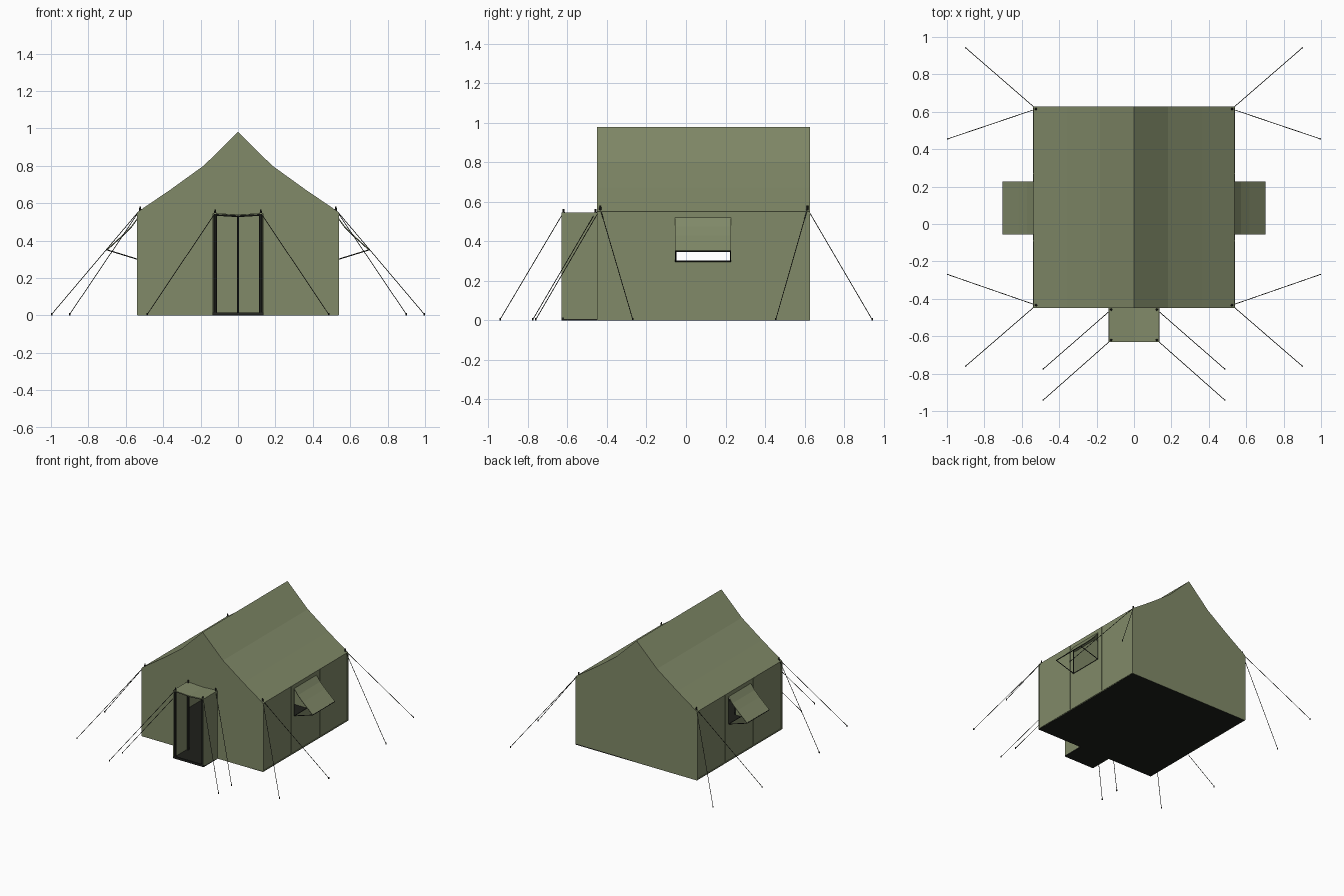
import bpy, bmesh
from mathutils import Vector

if "Cube" in bpy.data.objects:
    bpy.data.objects.remove(bpy.data.objects["Cube"])


def material(name, rgb):
    m = bpy.data.materials.new(name)
    m.diffuse_color = (*rgb, 1)
    m.use_nodes = True
    m.node_tree.nodes["Principled BSDF"].inputs["Base Color"].default_value = m.diffuse_color
    return m


CANVAS = material("olive canvas", (0.22, 0.255, 0.14))
DARK = material("dark fittings", (0.018, 0.02, 0.016))
FLOOR = material("groundsheet", (0.013, 0.014, 0.011))


def make(name, verts, faces, mat, thick=0.0):
    me = bpy.data.meshes.new(name)
    me.from_pydata(verts, [], faces)
    ob = bpy.data.objects.new(name, me)
    bpy.context.collection.objects.link(ob)
    me.materials.append(mat)
    if thick:
        mod = ob.modifiers.new("cloth", "SOLIDIFY")
        mod.thickness, mod.offset = thick, 0
    return ob


def sheet(name, profile, y0, y1, mat=CANVAS, thick=0.005):
    """Cloth strip: x/z profile swept along y."""
    n = len(profile)
    verts = [(x, y, z) for y in (y0, y1) for x, z in profile]
    return make(name, verts, [(i, i + 1, n + i + 1, n + i) for i in range(n - 1)], mat, thick)


def panel(name, outline, y):
    """Flat cloth wall in the x/z plane."""
    return make(name, [(x, y, z) for x, z in outline], [range(len(outline))], CANVAS, 0.005)


def box(name, lo, hi, mat):
    bm = bmesh.new()
    bmesh.ops.create_cube(bm, size=1)
    for v in bm.verts:
        v.co = [(a + b) / 2 + c * (b - a) for a, b, c in zip(lo, hi, v.co)]
    me = bpy.data.meshes.new(name)
    bm.to_mesh(me)
    bm.free()
    ob = bpy.data.objects.new(name, me)
    bpy.context.collection.objects.link(ob)
    me.materials.append(mat)
    return ob


def rod(name, a, b, r, mat=DARK, sides=6, tip=None):
    a, b = Vector(a), Vector(b)
    d = b - a
    bm = bmesh.new()
    bmesh.ops.create_cone(bm, cap_ends=True, segments=sides, radius1=r,
                          radius2=r if tip is None else tip, depth=d.length)
    me = bpy.data.meshes.new(name)
    bm.to_mesh(me)
    bm.free()
    ob = bpy.data.objects.new(name, me)
    ob.location = (a + b) / 2
    ob.rotation_euler = d.to_track_quat('Z', 'Y').to_euler()
    bpy.context.collection.objects.link(ob)
    me.materials.append(mat)
    return ob


W, YF, YB, EAVE = 0.537, -0.45, 0.628, 0.55
PW, PY, PH = 0.135, -0.63, 0.545

# Roof and gable walls share one sagging profile
half = [(W, EAVE), (0.36, 0.67), (0.18, 0.80)]
roof = [(-x, z) for x, z in half] + [(0, 0.978)] + half[::-1]
sheet("roof", roof, YF, YB)
panel("back_wall", [(-W, 0)] + roof + [(W, 0)], YB - 0.0025)
door = [(PW, 0), (PW, 0.54), (-PW, 0.54), (-PW, 0)]
panel("front_wall", [(-W, 0)] + roof + [(W, 0)] + door, YF + 0.0025)

# Groundsheets
box("tent_floor", (-W, YF, 0), (W, YB, 0.008), FLOOR)
box("porch_floor", (-PW, PY, 0), (PW, YF, 0.008), FLOOR)

# Porch canopy and its sill
sheet("porch_roof", [(-PW, PH), (0, PH - 0.008), (PW, PH)], PY, YF)
box("porch_sill", (-PW, PY, 0.004), (PW, PY + 0.012, 0.016), DARK)
for s in (-1, 1):
    rod("porch_top_rail", (s * 0.125, PY + 0.01, 0.538), (0, PY + 0.01, 0.53), 0.005)

# Ridge pole at the back, seen through the door
rod("ridge_pole", (0, YB - 0.02, 0), (0, YB - 0.02, 0.96), 0.006)

WY0, WY1, WZ0, WZ1 = -0.055, 0.228, 0.30, 0.52
for s in (-1, 1):
    side = "right" if s > 0 else "left"
    # Side wall grid with an open window cell
    ys, zs = (YF, WY0, WY1, YB), (0, WZ0, WZ1, EAVE)
    x = s * (W - 0.0025)
    make(side + "_wall", [(x, y, z) for z in zs for y in ys],
         [(4 * j + i, 4 * j + i + 1, 4 * j + i + 5, 4 * j + i + 4)
          for j in range(3) for i in range(3) if (i, j) != (1, 1)], CANVAS, 0.005)

    # Raised seams and hems on the wall
    for y in (YF + 0.004, -0.09, 0.27, YB - 0.004):
        box(side + "_wall_seam", (s * W - 0.004, y - 0.004, 0.005),
            (s * W + 0.004, y + 0.004, EAVE - 0.003), CANVAS)
    box(side + "_wall_hem", (s * W - 0.004, YF, 0.003), (s * W + 0.004, YB, 0.011), CANVAS)

    # Propped window flap with struts
    flap = [(s * W, WZ1), (s * 0.57, 0.475), (s * 0.615, 0.43), (s * 0.70, 0.353)]
    sheet(side + "_window_flap", flap, WY0, WY1, thick=0.004)
    for y in (WY0 + 0.003, WY1 - 0.003):
        rod(side + "_flap_strut", (s * W, y, WZ0), (s * 0.70, y, 0.35), 0.003)
        rod(side + "_window_jamb", (s * W, y, WZ0), (s * W, y, WZ1), 0.003)
        for p, q in zip(flap, flap[1:]):
            rod(side + "_flap_rib", (p[0], y, p[1] - 0.003), (q[0], y, q[1] - 0.003), 0.0025)
    rod(side + "_flap_bar", (s * 0.70, WY0, 0.35), (s * 0.70, WY1, 0.35), 0.003)
    rod(side + "_window_sill", (s * W, WY0, WZ0), (s * W, WY1, WZ0), 0.003)

    # Porch side cloth
    make(side + "_porch_wall", [(s * (PW - 0.0025), y, z) for y, z in
         ((PY, 0), (YF, 0), (YF, PH), (PY, PH))], [(0, 1, 2, 3)], CANVAS, 0.005)

    # Poles: x, y, top, radius, then guy line ends on the ground
    poles = [("back_corner", 0.523, 0.615, 0.56, 0.005, [(0.90, 0.942), (0.996, 0.455)]),
             ("front_corner", 0.523, -0.434, 0.56, 0.005, [(0.90, -0.76), (0.996, -0.27)]),
             ("porch_back", 0.122, -0.458, 0.543, 0.009, [(0.485, -0.775)]),
             ("porch_front", 0.122, -0.62, 0.543, 0.009, [(0.485, -0.941)])]
    for name, px, py, top, r, ends in poles:
        rod(f"{side}_{name}_pole", (s * px, py, 0), (s * px, py, top - 0.01), r, sides=8)
        rod(f"{side}_{name}_spike", (s * px, py, top - 0.01), (s * px, py, top + 0.022),
            0.008, sides=8, tip=0.004)
        for ex, ey in ends:
            rod(f"{side}_{name}_guy_line", (s * px, py, top + 0.005), (s * ex, ey, 0.006),
                0.002, sides=5)
            rod(f"{side}_{name}_stake", (s * ex, ey, 0), (s * ex, ey, 0.012), 0.004)
